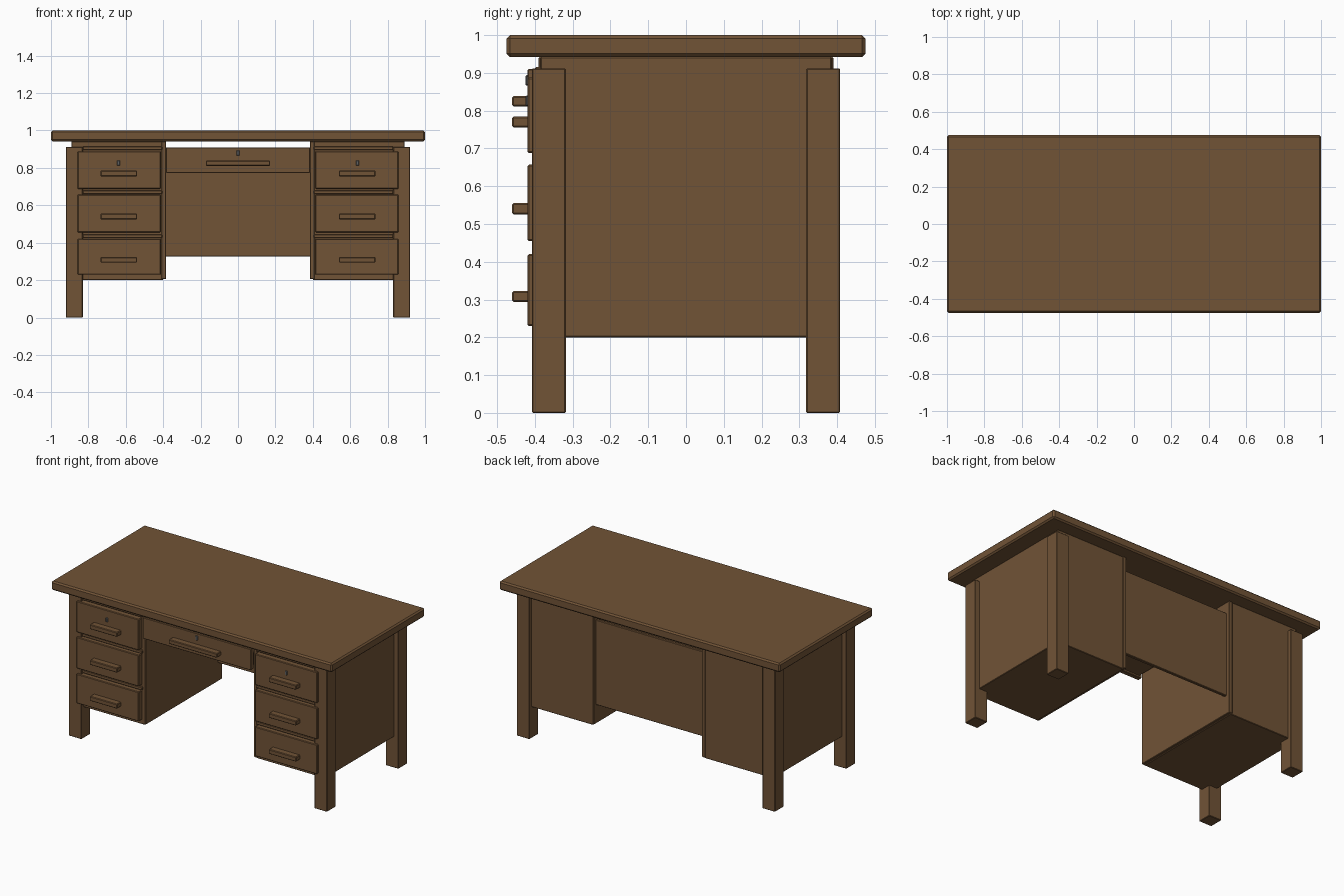
import bpy

cube = bpy.data.objects.get("Cube")
if cube:
    bpy.data.objects.remove(cube, do_unlink=True)


def make_material(name, color, roughness):
    mat = bpy.data.materials.new(name)
    mat.use_nodes = True
    mat.diffuse_color = color
    bsdf = mat.node_tree.nodes["Principled BSDF"]
    bsdf.inputs["Base Color"].default_value = color
    bsdf.inputs["Roughness"].default_value = roughness
    return mat


wood = make_material("brown wood", (0.165, 0.087, 0.037, 1), 0.6)
metal = make_material("grey metal", (0.12, 0.12, 0.12, 1), 0.4)


def box(name, x, y, z, bevel=0.003, mat=wood):
    """Bevelled box given by its (min, max) range on each axis."""
    spans = (x, y, z)
    bpy.ops.mesh.primitive_cube_add(size=1, location=[sum(s) / 2 for s in spans])
    obj = bpy.context.object
    obj.name = name
    obj.scale = [abs(s[1] - s[0]) for s in spans]
    bpy.ops.object.transform_apply(location=False, rotation=False, scale=True)
    obj.data.materials.append(mat)
    if bevel:
        mod = obj.modifiers.new("soft edges", "BEVEL")
        mod.width = bevel
        mod.segments = 1
    return obj


def side_box(name, side, x, y, z, **kw):
    """Box on the left (+1) or right (-1) half."""
    label = "left_" if side > 0 else "right_"
    return box(label + name, sorted(side * v for v in x), y, z, **kw)


FRONT = -0.42
HANDLE_OUT = -0.46

# Desk top
box("desk_top", (-1, 1), (-0.475, 0.475), (0.942, 1), bevel=0.009)

# Pedestals, legs and drawers on both sides
for side in (1, -1):
    side_box("pedestal", side, (0.40, 0.89), (-0.385, 0.385), (0.2, 0.942))
    side_box("inner_panel", side, (0.385, 0.41), (-0.39, 0.39), (0.205, 0.942))
    for end, y in (("front", (-0.408, -0.318)), ("back", (0.318, 0.408))):
        side_box(end + "_leg", side, (0.83, 0.92), y, (0, 0.912))

    # Rails between drawers
    for i, z in enumerate((0.435, 0.67, 0.905)):
        side_box(f"rail_{i + 1}", side, (0.405, 0.83), (-0.40, -0.38), (z - 0.01, z + 0.01))

    # Drawer fronts with bar handles
    drawers = ((0.23, 0.42, 0.308), (0.455, 0.657, 0.54), (0.688, 0.888, 0.77))
    for i, (bottom, top, grip) in enumerate(drawers):
        side_box(f"drawer_{i + 1}", side, (0.413, 0.858), (FRONT, -0.38), (bottom, top), bevel=0.004)
        side_box(f"handle_{i + 1}", side, (0.54, 0.735), (HANDLE_OUT, FRONT + 0.005),
                 (grip - 0.015, grip + 0.015), bevel=0.004)
    side_box("lock", side, (0.631, 0.647), (-0.425, FRONT + 0.005), (0.812, 0.84), mat=metal)

# Centre drawer
box("centre_drawer_front", (-0.385, 0.385), (FRONT, -0.39), (0.773, 0.91))
box("centre_drawer_box", (-0.37, 0.37), (-0.395, 0.3), (0.785, 0.865))
box("centre_handle", (-0.172, 0.172), (HANDLE_OUT, FRONT + 0.005), (0.811, 0.839), bevel=0.004)
box("centre_lock", (-0.009, 0.009), (-0.425, FRONT + 0.005), (0.866, 0.894), mat=metal)

# Panel closing the back of the knee space
box("modesty_panel", (-0.39, 0.39), (0.345, 0.365), (0.325, 0.872))
